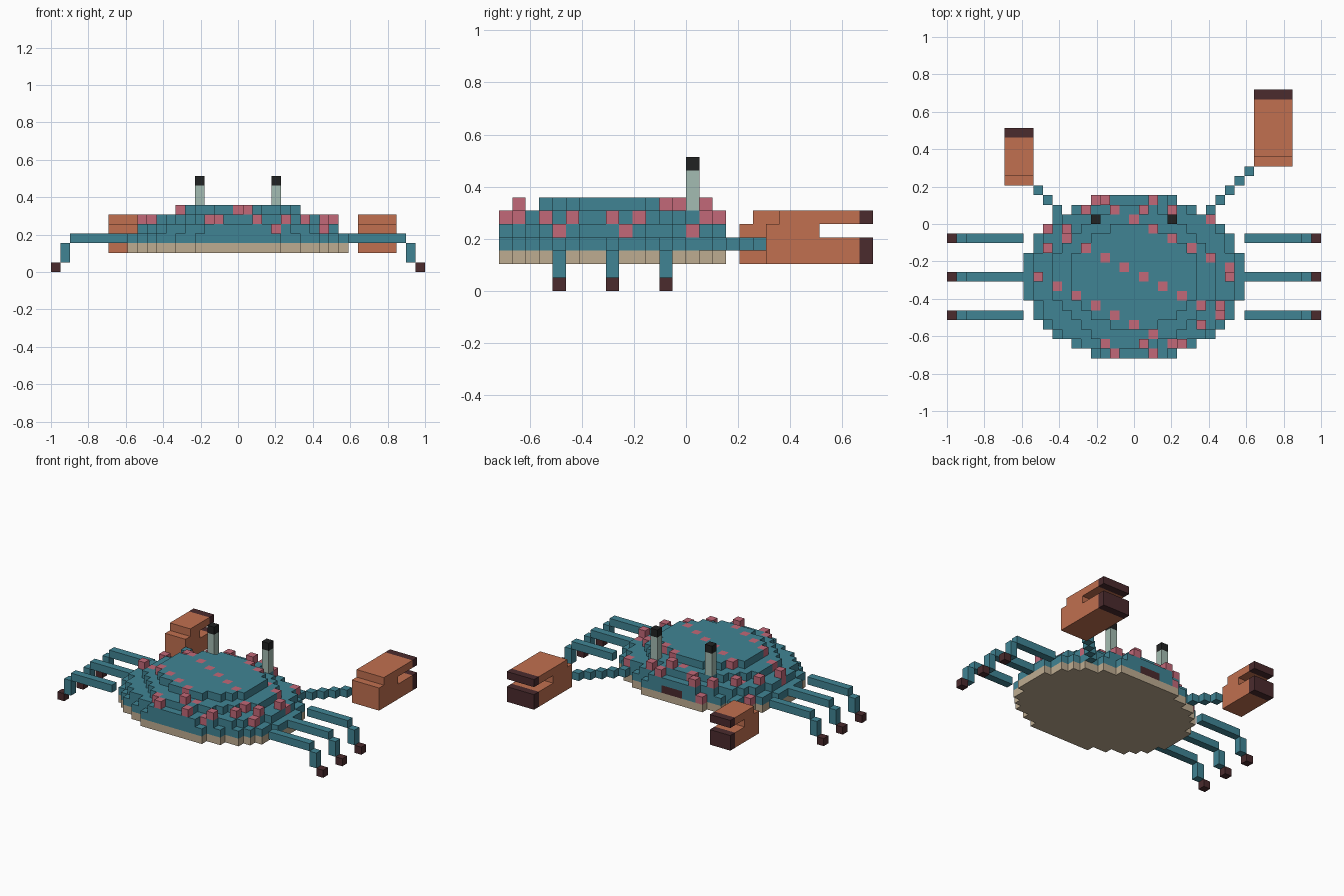
import bpy

cube = bpy.data.objects.get("Cube")
if cube:
    bpy.data.objects.remove(cube, do_unlink=True)

V = 2 / 39          # edge length of one block
J0 = 14             # block row that starts at y = 0


def material(name, rgb):
    m = bpy.data.materials.new(name)
    m.use_nodes = True
    m.diffuse_color = (*rgb, 1)
    bsdf = next(n for n in m.node_tree.nodes if n.type == 'BSDF_PRINCIPLED')
    bsdf.inputs["Base Color"].default_value = (*rgb, 1)
    bsdf.inputs["Roughness"].default_value = 0.8
    return m


TEAL = material("teal_shell", (0.051, 0.231, 0.296))
PINK = material("pink_spot", (0.539, 0.138, 0.188))
BEIGE = material("beige_belly", (0.515, 0.413, 0.283))
ORANGE = material("orange_claw", (0.533, 0.162, 0.080))
MAROON = material("dark_maroon", (0.070, 0.024, 0.027))
BLACK = material("black_eye", (0.015, 0.016, 0.016))
STALK = material("pale_stalk", (0.371, 0.503, 0.445))

# The six block sides: neighbour direction and corner offsets
SIDES = [
    ((1, 0, 0), ((1, 0, 0), (1, 1, 0), (1, 1, 1), (1, 0, 1))),
    ((-1, 0, 0), ((0, 1, 0), (0, 0, 0), (0, 0, 1), (0, 1, 1))),
    ((0, 1, 0), ((1, 1, 0), (0, 1, 0), (0, 1, 1), (1, 1, 1))),
    ((0, -1, 0), ((0, 0, 0), (1, 0, 0), (1, 0, 1), (0, 0, 1))),
    ((0, 0, 1), ((0, 0, 1), (1, 0, 1), (1, 1, 1), (0, 1, 1))),
    ((0, 0, -1), ((0, 1, 0), (1, 1, 0), (1, 0, 0), (0, 0, 0))),
]


def build(name, cells):
    """Make one closed block mesh from {(i, j, k): material}, outer faces only."""
    verts, faces, slots = {}, [], []
    mats = list(dict.fromkeys(cells.values()))
    for cell, mat in cells.items():
        for step, corners in SIDES:
            if tuple(a + b for a, b in zip(cell, step)) in cells:
                continue
            face = []
            for corner in corners:
                p = tuple(a + b for a, b in zip(cell, corner))
                face.append(verts.setdefault(p, len(verts)))
            faces.append(face)
            slots.append(mats.index(mat))
    points = [((i - 0.5) * V, (j - J0) * V, k * V) for i, j, k in verts]
    mesh = bpy.data.meshes.new(name)
    mesh.from_pydata(points, [], faces)
    for m in mats:
        mesh.materials.append(m)
    for poly, s in zip(mesh.polygons, slots):
        poly.material_index = s
    ob = bpy.data.objects.new(name, mesh)
    bpy.context.collection.objects.link(ob)
    return ob


def block(i0, i1, j0, j1, k0, k1, mat):
    """Cells of a box with inclusive block ranges."""
    return {(i, j, k): mat for i in range(i0, i1 + 1)
            for j in range(j0, j1 + 1) for k in range(k0, k1 + 1)}


def oval(half_widths, k, mat):
    """Stepped oval layer around row 8, half widths listed from the middle out."""
    cells = {}
    for d, w in enumerate(half_widths):
        for j in {8 - d, 8 + d}:
            cells.update(block(-w, w, j, j, k, k, mat))
    return cells


# Belly plate
BASE = (11, 11, 11, 10, 10, 9, 8, 6, 4)
build("belly", oval(BASE, 2, BEIGE))

# Domed shell in four stepped layers
shell = {}
for k, widths in ((3, BASE),
                  (4, (10, 10, 10, 9, 9, 8, 7, 5, 3)),
                  (5, (8, 8, 8, 7, 6, 5, 4, 2)),
                  (6, (6, 6, 6, 5, 4, 2))):
    shell.update(oval(widths, k, TEAL))

# Diagonal rows of spots on the exposed top blocks
for i, j, k in list(shell):
    if (i + 2 * j) % 11 == 6 and (i, j, k + 1) not in shell:
        shell[i, j, k] = PINK

# Raised bumps around the rim
for i, j in ((-2, 0), (2, 0), (-3, 1), (5, 1), (7, 3), (9, 5), (10, 8), (-10, 8),
             (-9, 11), (-7, 13), (-5, 15), (4, 15), (-3, 16), (2, 16)):
    shell[i, j, 5] = PINK
shell[8, 14, 4] = PINK
for i, j in ((1, 1), (1, 15)):
    shell[i, j, 6] = PINK

# Mouth
shell.update(block(-1, 1, 16, 16, 3, 3, MAROON))
build("shell", shell)

for side, s in (("left", 1), ("right", -1)):
    # Eye on a stalk
    build(side + "_eye_stalk", block(4 * s, 4 * s, 14, 14, 6, 8, STALK))
    build(side + "_eye", block(4 * s, 4 * s, 14, 14, 9, 9, BLACK))

    # Three walking legs
    for label, j in (("first", 12), ("second", 8), ("third", 4)):
        a, b = sorted((12 * s, 17 * s))
        leg = block(a, b, j, j, 3, 3, TEAL)
        leg.update(block(18 * s, 18 * s, j, j, 1, 2, TEAL))
        leg[19 * s, j, 0] = MAROON
        build(f"{side}_{label}_leg", leg)


def claw(name, i0, i1, j0, j1, gap):
    cells = block(i0, i1, j0, j1, 2, 5, ORANGE)
    cells.update(block(i0, i1, j1, j1, 2, 5, MAROON))      # dark tips
    for cell in block(i0, i1, j1 - gap + 1, j1, 4, 4, None):
        del cells[cell]                                    # open pincer
    for cell in block(i0, i1, j0, j0, 5, 5, None):
        del cells[cell]                                    # lower wrist
    build(name, cells)


# Diagonal arms and the two unequal claws
build("left_arm", {(8 + n, 15 + n, 3): TEAL for n in range(5)})
build("right_arm", {(-8 - n, 15 + n, 3): TEAL for n in range(3)})
claw("left_claw", 13, 16, 20, 27, 4)
claw("right_claw", -13, -11, 18, 23, 3)
